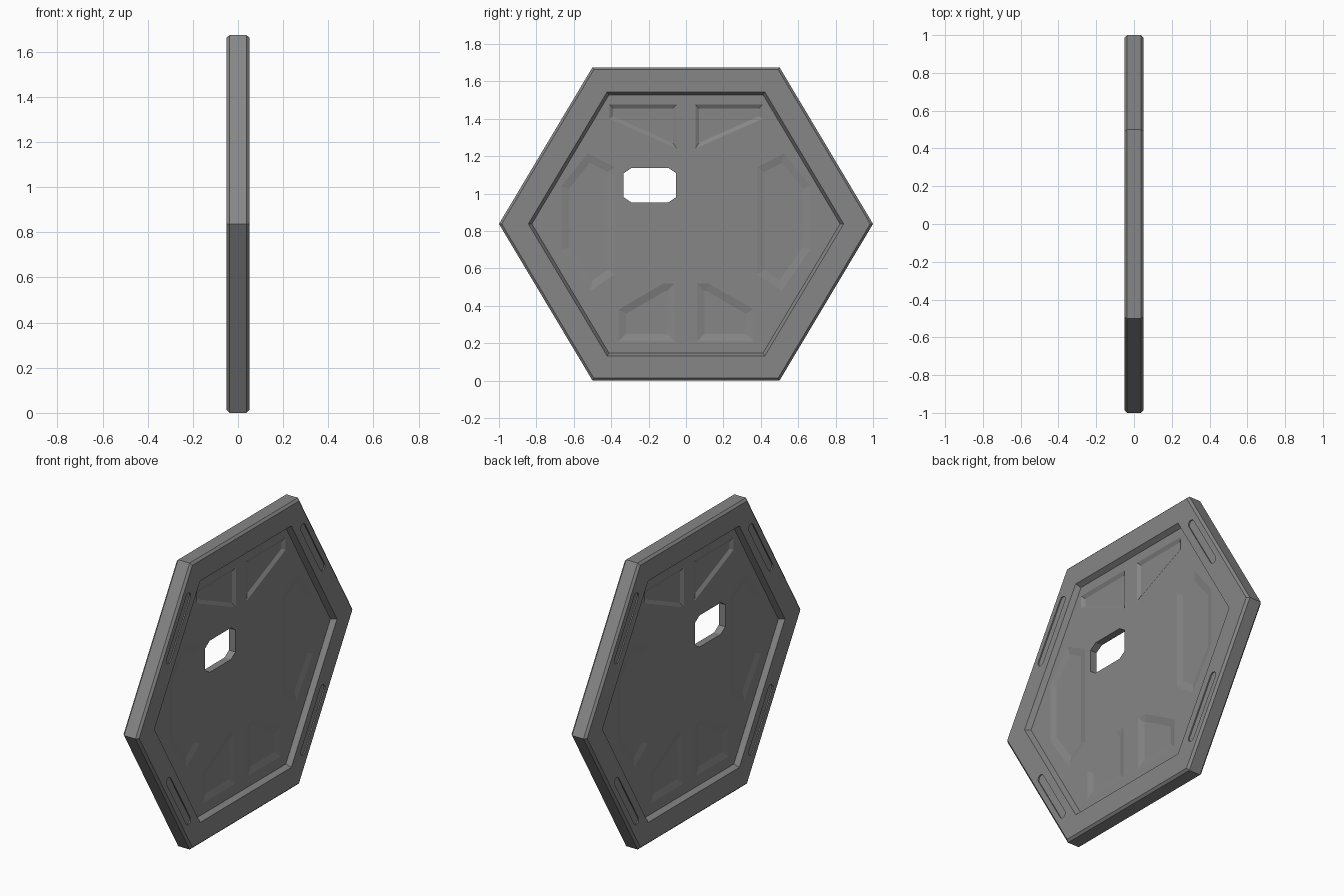
import bpy, bmesh, math
from mathutils import Vector

if "Cube" in bpy.data.objects:
    bpy.data.objects.remove(bpy.data.objects["Cube"])

CZ = 0.8375          # centre height of the hexagon
RIM_X, FLOOR_X = 0.05, 0.021


def hexagon(r):
    return [(y * r, CZ + z * r * CZ) for y, z in
            [(1, 0), (.5, 1), (-.5, 1), (-1, 0), (-.5, -1), (.5, -1)]]


def inset(pts, d):
    """Offset a counter-clockwise convex outline inwards by d."""
    out, n = [], len(pts)
    for i in range(n):
        p = Vector(pts[i])
        a = (p - Vector(pts[i - 1])).normalized()
        b = (Vector(pts[(i + 1) % n]) - p).normalized()
        na, nb = Vector((-a.y, a.x)), Vector((-b.y, b.x))
        out.append(tuple(p + (na + nb) * d / (1 + na.dot(nb))))
    return out


def loft(bm, rings):
    """Closed solid through (x, outline) rings."""
    loops = [[bm.verts.new((x, y, z)) for y, z in pts] for x, pts in rings]
    for a, b in zip(loops, loops[1:]):
        n = len(a)
        for i in range(n):
            j = (i + 1) % n
            bm.faces.new((a[i], a[j], b[j], b[i]))
    bm.faces.new(loops[0])
    bm.faces.new(loops[-1])


def finish(bm, name):
    bmesh.ops.recalc_face_normals(bm, faces=bm.faces[:])
    me = bpy.data.meshes.new(name)
    bm.to_mesh(me)
    bm.free()
    ob = bpy.data.objects.new(name, me)
    bpy.context.collection.objects.link(ob)
    return ob


def capsule(p, q, r, steps=6):
    p, q = Vector(p), Vector(q)
    ang = math.atan2(q.y - p.y, q.x - p.x)
    pts = []
    for c, start in ((q, ang - math.pi / 2), (p, ang + math.pi / 2)):
        for k in range(steps + 1):
            t = start + math.pi * k / steps
            pts.append((c.x + r * math.cos(t), c.y + r * math.sin(t)))
    return pts


# Hexagonal plate: chamfered rim with a sunken field on both faces
bm = bmesh.new()
half = [(FLOOR_X, hexagon(0.824)), (RIM_X, hexagon(0.843)),
        (RIM_X, hexagon(0.985)), (RIM_X - 0.013, hexagon(1.0))]
loft(bm, half + [(-x, pts) for x, pts in reversed(half)])
plate = finish(bm, "hexagonal_panel")

# Sloped pockets on the +y half: (outline, wall width, depth)
pockets = [
    ([(.05, 1.475), (.05, 1.24), (.41, 1.40), (.41, 1.475)], .02, .012),
    ([(.38, .57), (.51, .48), (.665, .70), (.665, 1.04), (.525, 1.215), (.38, 1.14)], .04, .008),
    ([(.06, .21), (.36, .21), (.36, .38), (.12, .52), (.06, .52)], .04, .01),
]

cut = bmesh.new()
for side in (1, -1):
    for my in (1, -1):
        for pts, wall, depth in pockets:
            o = [(y * my, z) for y, z in pts]
            i = [(y * my, z) for y, z in inset(pts, wall)]
            loft(cut, [(side * .045, o), (side * FLOOR_X, o),
                       (side * (FLOOR_X - depth), i)])
        # Rounded slots along the slanted rim sides
        for mz in (1, -1):
            s = capsule((.71 * my, CZ + .355 * mz), (.53 * my, CZ + .655 * mz), .022)
            loft(cut, [(side * .07, s), (side * .043, s)])

# Window through the plate with clipped corners
y0, y1, z0, z1, c, d = -.333, -.053, .952, 1.137, .042, .028
window = [(y0 + c, z0), (y1 - c, z0), (y1, z0 + d), (y1, z1 - d),
          (y1 - c, z1), (y0 + c, z1), (y0, z1 - d), (y0, z0 + d)]
loft(cut, [(-.08, window), (.08, window)])
cutter = finish(cut, "recess_cutter")
cutter.hide_render = True

# Carve the plate, then drop the cutter
mod = plate.modifiers.new("recesses", 'BOOLEAN')
mod.operation = 'DIFFERENCE'
mod.solver = 'EXACT'
mod.object = cutter
bpy.context.view_layer.objects.active = plate
plate.select_set(True)
bpy.ops.object.modifier_apply(modifier=mod.name)
bpy.data.objects.remove(cutter, do_unlink=True)

# Dark grey finish
mat = bpy.data.materials.new("dark_grey")
mat.diffuse_color = (.24, .24, .24, 1)
mat.use_nodes = True
mat.node_tree.nodes["Principled BSDF"].inputs["Base Color"].default_value = mat.diffuse_color
plate.data.materials.clear()
plate.data.materials.append(mat)
